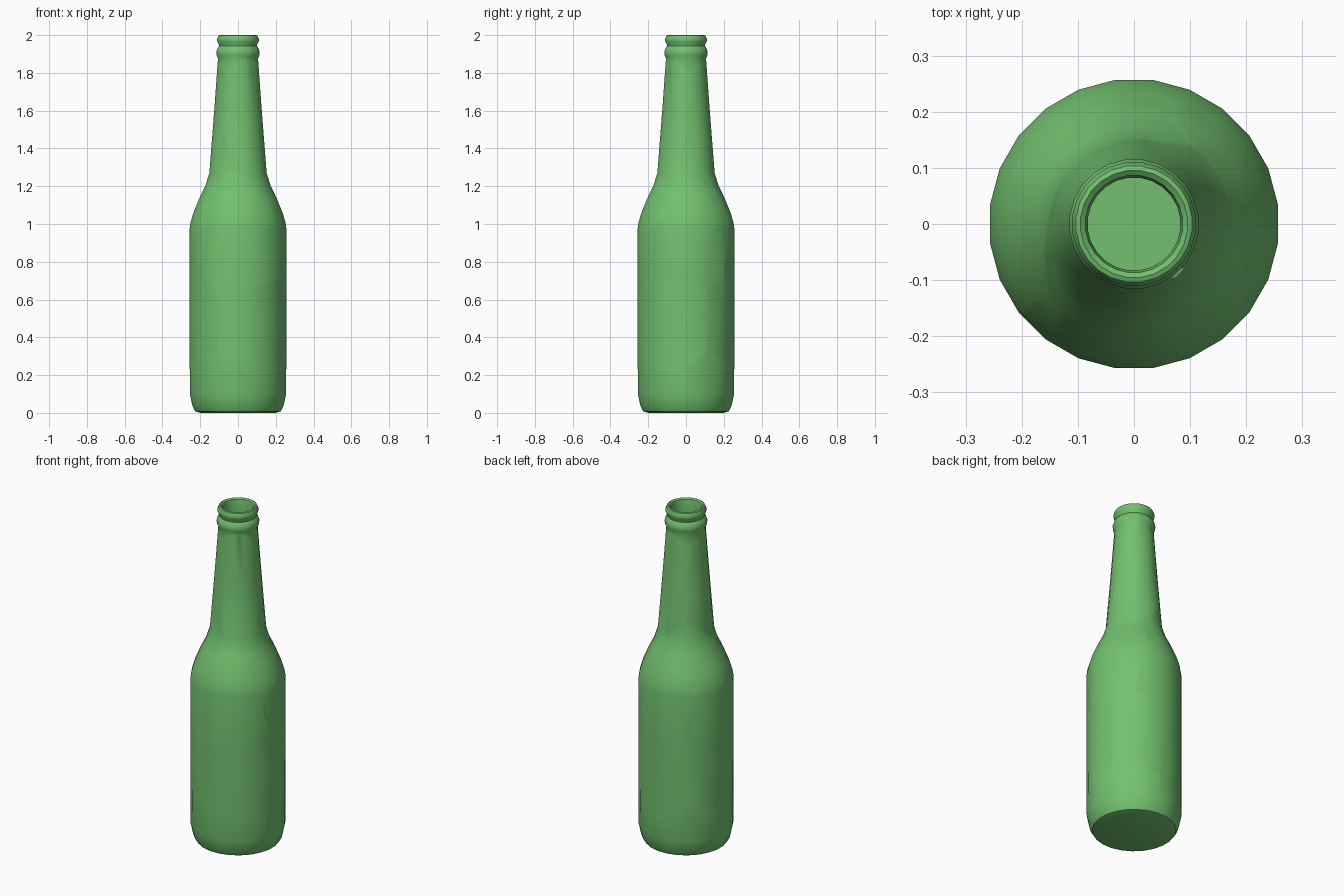
import bpy, bmesh, math
from mathutils import Vector

if "Cube" in bpy.data.objects:
    bpy.data.objects.remove(bpy.data.objects["Cube"])

SIDES = 24

# Wall profile (radius, height): base, outside, lip, then down the inside
OUTER = [(0.2, 0.0), (0.228, 0.008), (0.243, 0.035), (0.257, 0.1), (0.259, 0.5),
         (0.259, 0.97), (0.253, 1.01), (0.238, 1.06), (0.205, 1.14), (0.175, 1.2),
         (0.153, 1.27), (0.127, 1.6), (0.107, 1.875), (0.115, 1.895), (0.116, 1.912),
         (0.110, 1.93), (0.101, 1.942), (0.104, 1.955), (0.111, 1.967), (0.111, 1.982),
         (0.104, 1.997), (0.096, 2.0)]
INNER = [(0.087, 1.993), (0.083, 1.97), (0.083, 1.88), (0.105, 1.6), (0.131, 1.275),
         (0.152, 1.2), (0.215, 1.06), (0.237, 0.97), (0.237, 0.11), (0.2, 0.03)]

# Centres of the cracked pieces, from base to lip
SEEDS = [(0.12, -0.18, 0.06), (-0.17, -0.12, 0.08), (0.13, 0.19, 0.06), (-0.13, 0.16, 0.1),
         (0.13, -0.12, 0.45), (-0.23, -0.02, 0.47), (0.0, 0.23, 0.45),
         (0.02, -0.2, 0.9), (-0.22, 0.04, 0.88), (0.21, 0.1, 1.0), (-0.03, 0.22, 0.95),
         (-0.11, 0.11, 1.22), (0.05, -0.1, 1.46), (-0.11, -0.03, 1.38), (0.06, 0.1, 1.42),
         (0.05, -0.08, 1.76), (-0.09, -0.03, 1.72), (0.02, 0.1, 1.76),
         (0.09, 0.03, 1.92), (-0.04, 0.08, 1.93), (-0.04, -0.08, 1.95)]
SEEDS = [Vector(s) for s in SEEDS]


def lathe(profile):
    """Closed turned shell with a flat disc at each end of the profile."""
    bm = bmesh.new()
    rings = []
    for r, z in profile:
        angles = [(i + 0.5) * math.tau / SIDES for i in range(SIDES)]
        rings.append([bm.verts.new((r * math.cos(a), r * math.sin(a), z)) for a in angles])
    for a, b in zip(rings, rings[1:]):
        for i in range(SIDES):
            j = (i + 1) % SIDES
            bm.faces.new((a[i], a[j], b[j], b[i]))
    bm.faces.new(rings[0][::-1])
    bm.faces.new(rings[-1])
    return bm


def cut_cell(source, seed):
    """Keep only the part of the shell nearest to this seed, capping each cut."""
    bm = source.copy()
    for other in SEEDS:
        if other is seed or not bm.faces:
            continue
        normal = (other - seed).normalized()
        geom = bm.verts[:] + bm.edges[:] + bm.faces[:]
        bmesh.ops.bisect_plane(bm, geom=geom, dist=1e-5, plane_co=(seed + other) / 2,
                               plane_no=normal, clear_outer=True)
        rim = [e for e in bm.edges if e.is_boundary]
        if rim:
            bmesh.ops.triangle_fill(bm, edges=rim, normal=normal, use_beauty=True)
    bmesh.ops.recalc_face_normals(bm, faces=bm.faces[:])
    return bm


glass = bpy.data.materials.new("green_glass")
glass.diffuse_color = (0.17, 0.53, 0.16, 1)
glass.use_nodes = True
glass.node_tree.nodes["Principled BSDF"].inputs["Base Color"].default_value = glass.diffuse_color

# Bottle shards
bottle = lathe(OUTER + INNER)
for number, seed in enumerate(SEEDS, 1):
    piece = cut_cell(bottle, seed)
    if piece.faces:
        mesh = bpy.data.meshes.new(f"bottle_shard_{number:02d}")
        piece.to_mesh(mesh)
        mesh.materials.append(glass)
        obj = bpy.data.objects.new(mesh.name, mesh)
        bpy.context.collection.objects.link(obj)
        obj.select_set(True)
        bpy.context.view_layer.objects.active = obj
    piece.free()
bottle.free()
bpy.ops.object.shade_smooth_by_angle(angle=math.radians(40))
